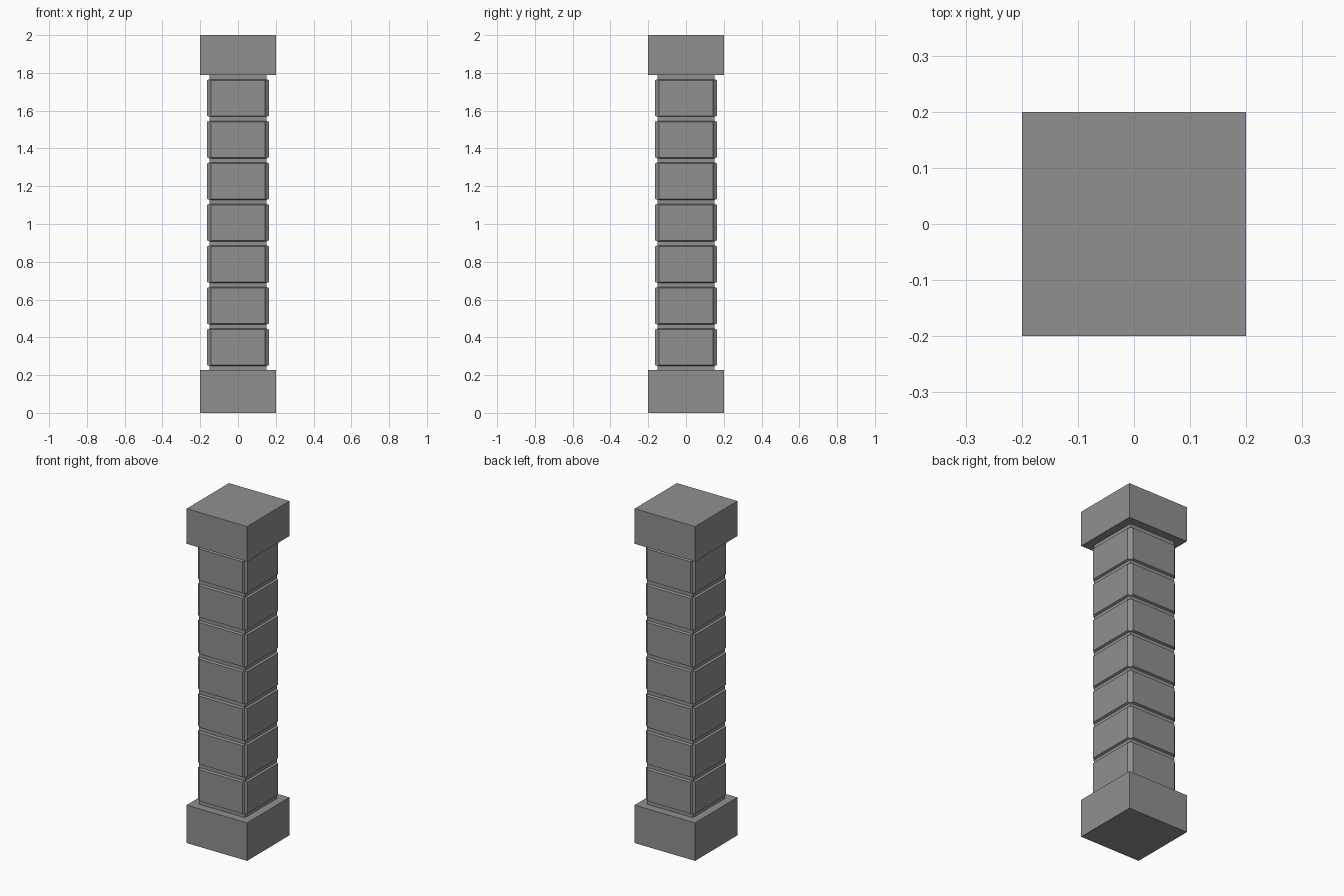
import bpy, bmesh
from mathutils import Matrix
from math import pi

if "Cube" in bpy.data.objects:
    bpy.data.objects.remove(bpy.data.objects["Cube"])

stone = bpy.data.materials.new("grey stone")
stone.diffuse_color = (0.28, 0.28, 0.28, 1)
stone.use_nodes = True
stone.node_tree.nodes["Principled BSDF"].inputs["Base Color"].default_value = stone.diffuse_color


def finish(name, bm):
    bmesh.ops.recalc_face_normals(bm, faces=bm.faces)
    mesh = bpy.data.meshes.new(name)
    bm.to_mesh(mesh)
    bm.free()
    mesh.materials.append(stone)
    bpy.context.collection.objects.link(bpy.data.objects.new(name, mesh))


def block(name, half, z0, z1):
    bm = bmesh.new()
    bmesh.ops.create_cube(bm, size=1)
    bmesh.ops.scale(bm, vec=(2 * half, 2 * half, z1 - z0), verts=bm.verts)
    bmesh.ops.translate(bm, vec=(0, 0, (z0 + z1) / 2), verts=bm.verts)
    finish(name, bm)


# Base, cap and inner shaft
block("base", 0.2, 0, 0.227)
block("cap", 0.2, 1.79, 2)
block("shaft", 0.152, 0.227, 1.79)

# Raised panels with chamfered rims, seven on each side
bm = bmesh.new()
for row in range(7):
    z0 = 0.247 + row * 0.22
    z1 = z0 + 0.2
    for side in range(4):
        rot = Matrix.Rotation(side * pi / 2, 4, 'Z')
        rings = []
        for y, w, inset in ((-0.15, 0.152, 0), (-0.164, 0.143, 0.006)):
            pts = ((-w, z0 + inset), (w, z0 + inset), (w, z1 - inset), (-w, z1 - inset))
            rings.append([bm.verts.new(rot @ Matrix.Translation((x, y, z)).translation) for x, z in pts])
        back, front = rings
        bm.faces.new(front)
        for i in range(4):
            j = (i + 1) % 4
            bm.faces.new((back[i], back[j], front[j], front[i]))
finish("panels", bm)
